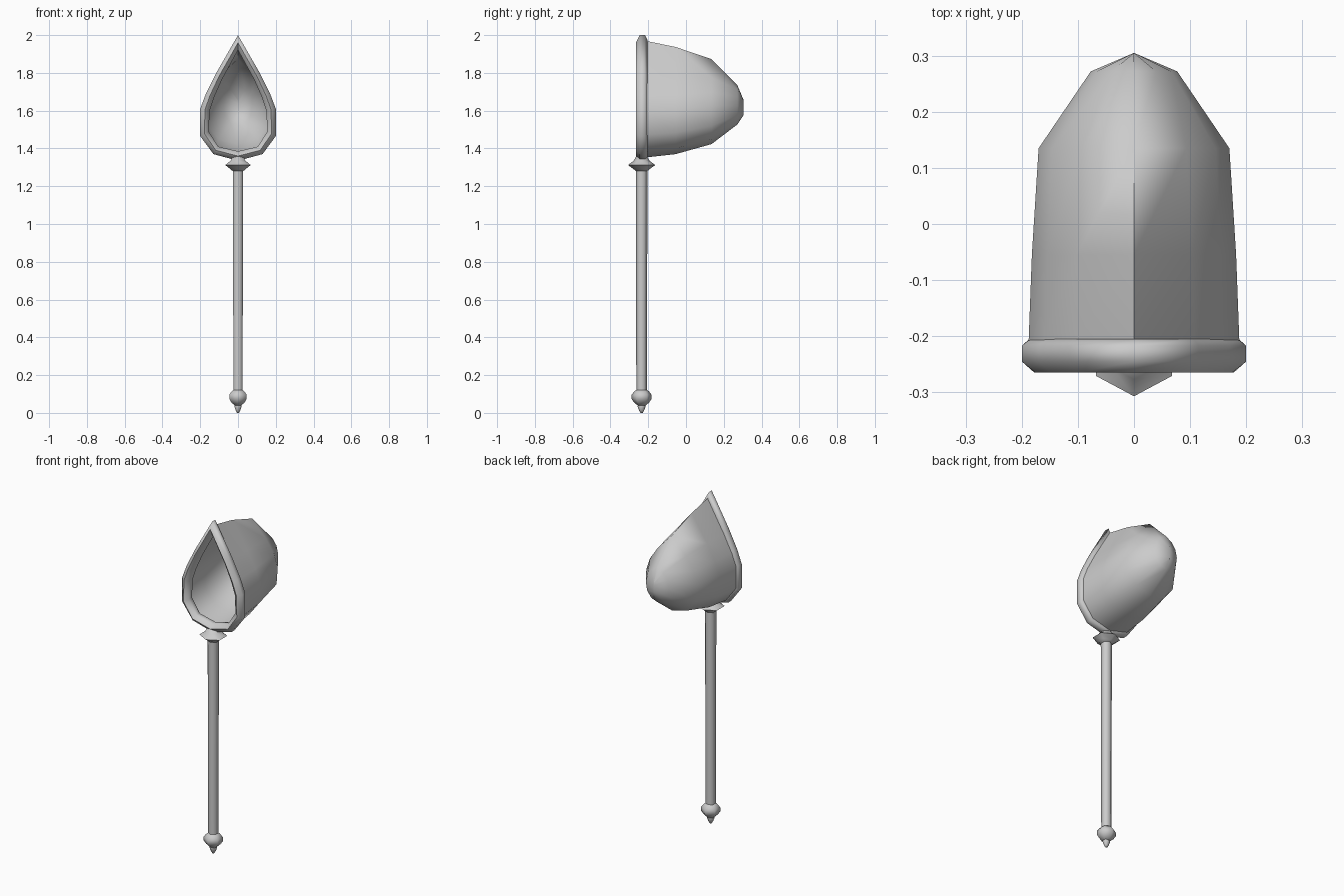
import bpy, bmesh
from math import sin, cos, pi, radians
from mathutils import Vector

cube = bpy.data.objects.get("Cube")
if cube:
    bpy.data.objects.remove(cube, do_unlink=True)

metal = bpy.data.materials.new("grey_metal")
metal.use_nodes = True
GREY = (0.6, 0.6, 0.6, 1)
metal.diffuse_color = GREY
metal.node_tree.nodes["Principled BSDF"].inputs["Base Color"].default_value = GREY

AXIS_Y = -0.235  # handle axis


def loft(name, rings, closed=False, caps=False, angle=60):
    """Skin a list of closed rings into one smooth-shaded object."""
    bm = bmesh.new()
    rows = [[bm.verts.new(p) for p in ring] for ring in rings]
    n = len(rows[0])
    pairs = list(zip(rows, rows[1:])) + ([(rows[-1], rows[0])] if closed else [])
    for a, b in pairs:
        for i in range(n):
            j = (i + 1) % n
            bm.faces.new((a[i], a[j], b[j], b[i]))
    if caps:
        bm.faces.new(rows[0])
        bm.faces.new(rows[-1])
    bmesh.ops.remove_doubles(bm, verts=bm.verts, dist=0.0005)
    bmesh.ops.recalc_face_normals(bm, faces=bm.faces)
    mesh = bpy.data.meshes.new(name)
    bm.to_mesh(mesh)
    bm.free()
    mesh.materials.append(metal)
    obj = bpy.data.objects.new(name, mesh)
    bpy.context.collection.objects.link(obj)
    bpy.ops.object.select_all(action='DESELECT')
    obj.select_set(True)
    bpy.context.view_layer.objects.active = obj
    bpy.ops.object.shade_smooth_by_angle(angle=radians(angle))
    return obj


def mirrored(half):
    """Complete a half outline that runs from the top point to the bottom point."""
    return half + [(-x, z) for x, z in reversed(half[1:-1])]


def turned(name, profile, widen=1.0):
    """Six-sided turned part from (radius, height) pairs."""
    rings = [[(widen * r * sin(k * pi / 3), AXIS_Y + r * cos(k * pi / 3), z)
              for k in range(6)] for r, z in profile]
    return loft(name, rings, caps=True, angle=70)


# Teardrop outlines of the mouth
outer = mirrored([(0, 2.0), (0.115, 1.80), (0.17, 1.69), (0.2, 1.61),
                  (0.2, 1.465), (0.13, 1.37), (0, 1.335)])
inner = mirrored([(0, 1.92), (0.085, 1.765), (0.127, 1.67), (0.15, 1.6),
                  (0.155, 1.49), (0.105, 1.41), (0, 1.385)])

# Rim: cross-section as (blend from outer to inner outline, y)
section = [(0, -0.245), (0, -0.217), (0.3, -0.205), (0.8, -0.205),
           (1, -0.217), (1, -0.245), (0.5, -0.265)]
loft("mouth_rim", [[(xo + (xi - xo) * t, y, zo + (zi - zo) * t)
                    for (xo, zo), (xi, zi) in zip(outer, inner)]
                   for t, y in section], closed=True, angle=75)

# Bowl: teardrop sections that turn round toward the back
# (y, half width, bottom, top, roundness)
stations = [(-0.215, 0.188, 1.352, 1.97, 0), (-0.055, 0.182, 1.37, 1.937, 0.1),
            (0.135, 0.17, 1.423, 1.873, 0.35), (0.272, 0.077, 1.527, 1.735, 0.8),
            (0.305, 0, 1.577, 1.656, 1)]
rings = []
for y, width, low, high, rnd in stations:
    ring = []
    for k, (x, z) in enumerate(outer):
        a = 2 * pi * k / len(outer)
        u = (x / 0.2) * (1 - rnd) + sin(a) * rnd
        v = (z - 1.335) / 0.665 * (1 - rnd) + (0.5 + 0.5 * cos(a)) * rnd
        ring.append((u * width, y, low + v * (high - low)))
    rings.append(ring)
loft("bowl", rings, angle=80)

# Handle with collar and finial
turned("handle", [(0.028, 0.1), (0.031, 1.3)])
turned("collar", [(0.03, 1.28), (0.042, 1.29), (0.072, 1.312),
                  (0.042, 1.335), (0.028, 1.36)], widen=1.08)
turned("finial_ball", [(0.022, 0.04), (0.04, 0.055), (0.053, 0.074),
                       (0.053, 0.096), (0.04, 0.113), (0.028, 0.122)])
turned("finial_tip", [(0.006, 0), (0.013, 0.012), (0.021, 0.032), (0.018, 0.05)])
